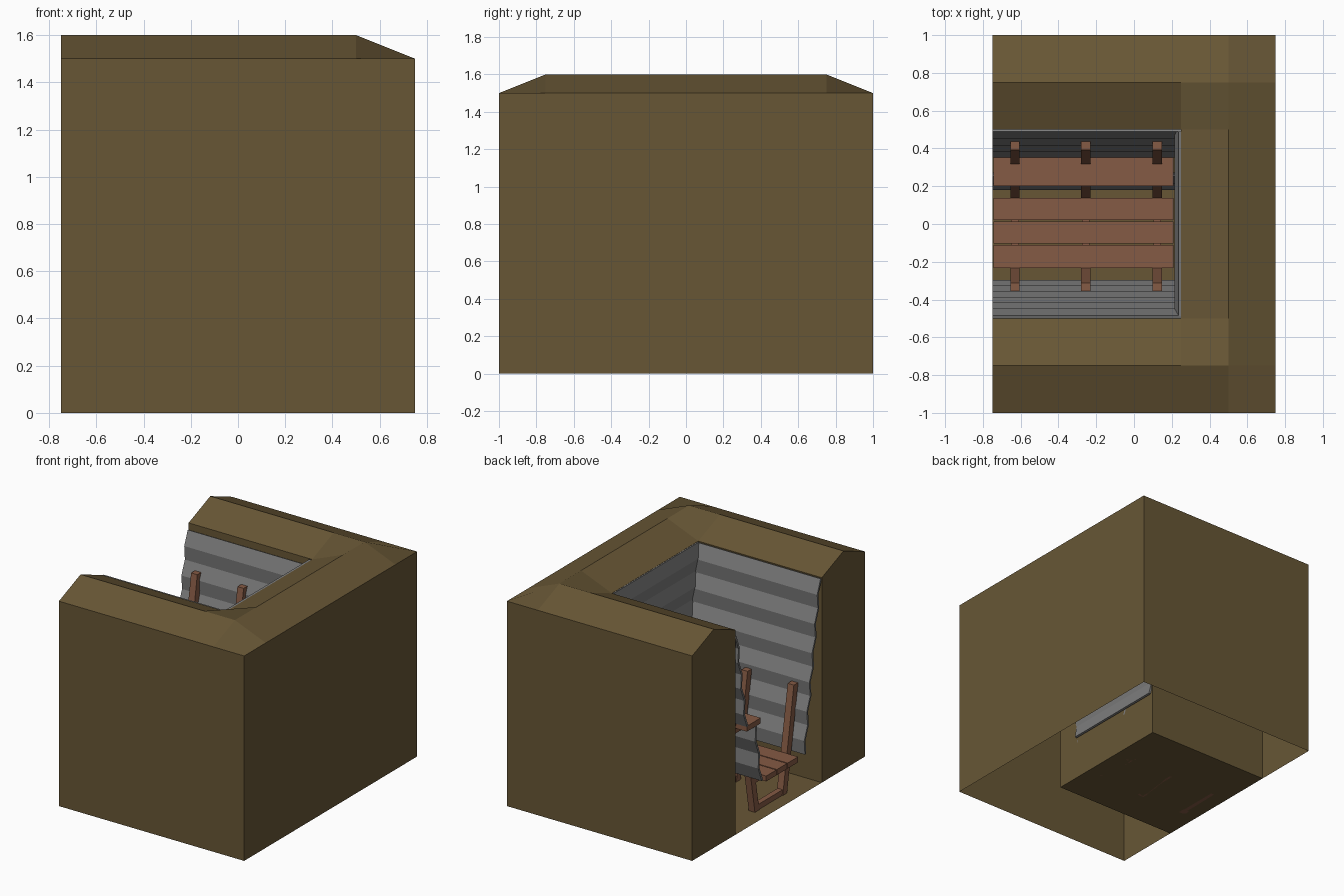
import bpy, bmesh

if "Cube" in bpy.data.objects:
    bpy.data.objects.remove(bpy.data.objects["Cube"])

def material(name, rgb):
    m = bpy.data.materials.new(name)
    m.diffuse_color = (*rgb, 1)
    m.use_nodes = True
    m.node_tree.nodes["Principled BSDF"].inputs["Base Color"].default_value = m.diffuse_color
    return m

EARTH = material("earth", (0.137, 0.094, 0.036))
WOOD = material("wood", (0.235, 0.103, 0.058))
METAL = material("metal", (0.205, 0.205, 0.205))

def make(name, verts, faces, mat, fix=True):
    me = bpy.data.meshes.new(name)
    bm = bmesh.new()
    vs = [bm.verts.new(v) for v in verts]
    for f in faces:
        bm.faces.new([vs[i] for i in f])
    bmesh.ops.remove_doubles(bm, verts=bm.verts[:], dist=1e-5)
    if fix:
        bmesh.ops.recalc_face_normals(bm, faces=bm.faces[:])
    bm.to_mesh(me)
    bm.free()
    me.materials.append(mat)
    ob = bpy.data.objects.new(name, me)
    bpy.context.collection.objects.link(ob)
    return ob

def prism(name, profile, x0, x1, mat=WOOD):
    """Extrude a (y, z) outline along x."""
    n = len(profile)
    verts = [(x, y, z) for x in (x0, x1) for y, z in profile]
    faces = [range(n), range(n, 2 * n)]
    faces += [(i, (i + 1) % n, (i + 1) % n + n, i + n) for i in range(n)]
    return make(name, verts, faces, mat)

def box(name, x0, x1, y0, y1, z0, z1):
    return prism(name, [(y0, z0), (y1, z0), (y1, z1), (y0, z1)], x0, x1)

def post(name, x, y0, z0, y1, z1, w=0.025):
    return prism(name, [(y0 - w, z0), (y0 + w, z0), (y1 + w, z1), (y1 - w, z1)], x - w, x + w)

# Earth block: banked top, trench walls and floor, open underneath
xs = [-0.75, 0.25, 0.5, 0.75]
ys = [-1, -0.75, -0.5, 0.5, 0.75, 1]
def top(x, y):
    ridge = (abs(y) == 0.75 and x <= 0.5) or (x == 0.5 and abs(y) <= 0.75)
    return (x, y, 1.6 if ridge else 1.5)

V, F = [], []
def quad(*pts):
    F.append(range(len(V), len(V) + len(pts)))
    V.extend(pts)
def wall(a, b):
    quad((*a, 0), (*b, 0), top(*b), top(*a))

for i in range(3):
    for j in range(5):
        c = [(xs[i], ys[j]), (xs[i + 1], ys[j]), (xs[i + 1], ys[j + 1]), (xs[i], ys[j + 1])]
        trench = i == 0 and j == 2
        quad(*[(*p, 0) if trench else top(*p) for p in c])
outline = [(-0.75, -1), (0.25, -1), (0.5, -1), (0.75, -1), (0.75, -0.75), (0.75, -0.5),
           (0.75, 0.5), (0.75, 0.75), (0.75, 1), (0.5, 1), (0.25, 1), (-0.75, 1),
           (-0.75, 0.75), (-0.75, 0.5), (0.25, 0.5), (0.25, -0.5), (-0.75, -0.5), (-0.75, -0.75)]
for a, b in zip(outline, outline[1:] + outline[:1]):
    wall(a, b)
make("earth_bank", V, F, EARTH, fix=False)

# Corrugated sheets: zigzag strips given thickness
def sheet(name, z0, z1, row):
    n = round((z1 - z0) / 0.1)
    verts = []
    for k in range(n + 1):
        t = k / n
        verts += row(t, z0 + (z1 - z0) * t, 0.012 if k % 2 else -0.012)
    faces = [(2 * k, 2 * k + 1, 2 * k + 3, 2 * k + 2) for k in range(n)]
    ob = make(name, verts, faces, METAL)
    s = ob.modifiers.new("thickness", "SOLIDIFY")
    s.thickness, s.offset = 0.015, 0

def side_sheet(name, y0, z0, y1, z1):
    def row(t, z, w):
        y = y0 + (y1 - y0) * t + w
        return [(-0.75, y, z), (0.25, y, z)]
    sheet(name, z0, z1, row)

side_sheet("front_sheet", -0.3, 0.28, -0.48, 1.495)
side_sheet("back_lower_sheet", 0.20, 0.28, 0.27, 0.70)
side_sheet("back_upper_sheet", 0.37, 0.74, 0.485, 1.45)
sheet("end_sheet", 0.31, 1.5,
      lambda t, z, w: [(0.257 - 0.025 * t - w, -0.31 - 0.18 * t, z),
                       (0.257 - 0.025 * t - w, 0.49, z)])

# Timber frames, wider at the top than at the feet
for n, x in enumerate((-0.63, -0.255, 0.122)):
    post(f"front_post_{n}", x, -0.208, 0, -0.337, 0.76)
    post(f"back_post_{n}", x, 0.113, 0, 0.236, 0.70)
    post(f"upper_post_{n}", x, 0.34, 0.72, 0.418, 1.2)
    box(f"foot_bar_{n}", x - 0.02, x + 0.02, -0.2, 0.11, 0, 0.04)
    box(f"cross_bar_{n}", x - 0.02, x + 0.02, -0.23, 0.13, 0.21, 0.25)
    box(f"step_bar_{n}", x - 0.02, x + 0.02, 0.21, 0.36, 0.66, 0.70)

# Floor boards and raised step
for n, (y0, y1) in enumerate(((-0.232, -0.112), (-0.104, 0.012), (0.02, 0.137))):
    box(f"floor_board_{n}", -0.745, 0.21, y0, y1, 0.25, 0.29)
box("step_board", -0.745, 0.21, 0.2, 0.36, 0.70, 0.74)
